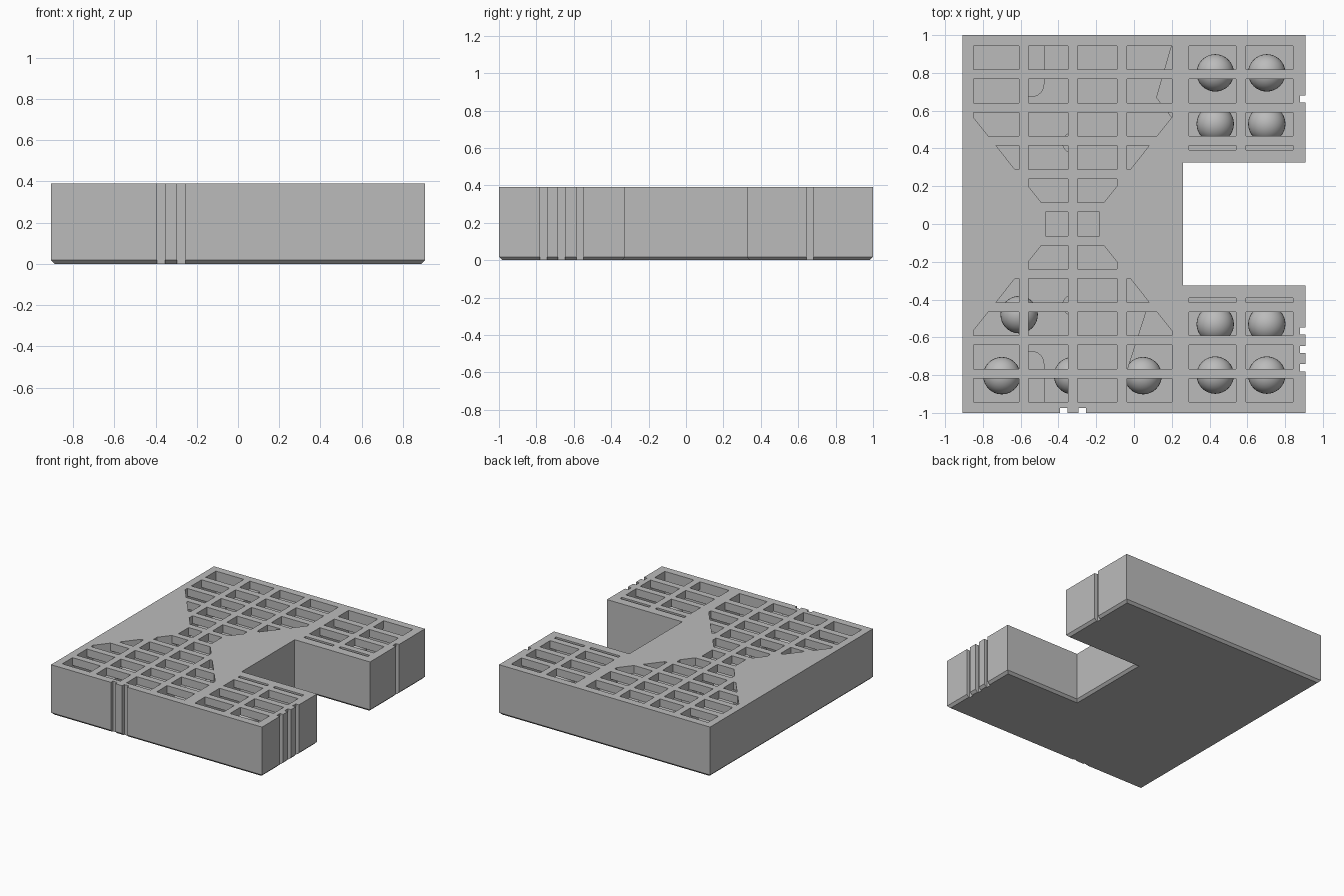
import bpy, bmesh, math

if "Cube" in bpy.data.objects:
    bpy.data.objects.remove(bpy.data.objects["Cube"], do_unlink=True)

HEIGHT, FLOOR, LID = 0.39, 0.05, 0.33   # top, cavity floor, underside of lid
WAIST = -0.325                          # centre line of the hourglass cavity

grey = bpy.data.materials.new("plain grey")
grey.use_nodes = True
grey.diffuse_color = (0.5, 0.5, 0.5, 1)
grey.node_tree.nodes["Principled BSDF"].inputs["Base Color"].default_value = (0.5, 0.5, 0.5, 1)


def rect(x0, x1, y0, y1):
    return [(x0, y0), (x1, y0), (x1, y1), (x0, y1)]


def prism(name, outlines, z0, z1, chamfer=0):
    """Extrude one or more flat outlines from z0 to z1."""
    bm = bmesh.new()
    for outline in outlines:
        face = bm.faces.new([bm.verts.new((x, y, z0)) for x, y in outline])
        up = bmesh.ops.extrude_face_region(bm, geom=[face])["geom"]
        bmesh.ops.translate(bm, vec=(0, 0, z1 - z0),
                            verts=[v for v in up if isinstance(v, bmesh.types.BMVert)])
    bmesh.ops.recalc_face_normals(bm, faces=bm.faces)
    if chamfer:
        low = [e for e in bm.edges if all(v.co.z < z0 + 0.001 for v in e.verts)]
        bmesh.ops.bevel(bm, geom=low, offset=chamfer, segments=1, affect='EDGES')
    mesh = bpy.data.meshes.new(name)
    bm.to_mesh(mesh)
    bm.free()
    mesh.materials.append(grey)
    obj = bpy.data.objects.new(name, mesh)
    bpy.context.collection.objects.link(obj)
    return obj


def boolean(obj, other, operation='DIFFERENCE'):
    """Apply a boolean and drop the cutter."""
    mod = obj.modifiers.new("cut", 'BOOLEAN')
    mod.operation, mod.solver, mod.object = operation, 'EXACT', other
    bpy.context.view_layer.objects.active = obj
    bpy.ops.object.modifier_apply(modifier=mod.name)
    bpy.data.objects.remove(other, do_unlink=True)


def smooth(obj):
    bpy.ops.object.select_all(action='DESELECT')
    obj.select_set(True)
    bpy.context.view_layer.objects.active = obj
    bpy.ops.object.shade_smooth_by_angle(angle=math.radians(30))


# C-shaped body with chamfered underside
body = prism("body", [[(-0.907, -1), (0.907, -1), (0.907, -0.325), (0.26, -0.325),
                       (0.26, 0.325), (0.907, 0.325), (0.907, 1), (-0.907, 1)]],
             0, HEIGHT, chamfer=0.018)

# Cavity outlines: an hourglass and two square chambers
quarter = [(0.525, 0.945), (0.525, 0.565), (0.143, 0.085)]
right_side = quarter + [(x, -y) for x, y in reversed(quarter)]
hourglass = [(WAIST + x, y) for x, y in right_side] + \
            [(WAIST - x, y) for x, y in reversed(right_side)]
cavities = [hourglass, rect(0.29, 0.842, 0.392, 0.945), rect(0.29, 0.842, -0.945, -0.392)]
boolean(body, prism("cavity_cutter", cavities, FLOOR, LID))

# Lid openings: a grid of cells limited to the cavity outlines
columns = [(-0.9, -0.61), (-0.558, -0.35), (-0.298, -0.09), (-0.038, 0.24),
           (0.27, 0.54), (0.592, 0.88)]
cells = [rect(x0, x1, 0.176 * k - 0.063, 0.176 * k + 0.063)
         for x0, x1 in columns for k in range(-5, 6)]
openings = prism("opening_cutter", cavities, LID - 0.02, HEIGHT + 0.05)
boolean(openings, prism("cell_cutter", cells, LID - 0.1, HEIGHT + 0.1), 'INTERSECT')
boolean(body, openings)

# Vertical marking grooves on the front and left faces
grooves = [rect(x, x + 0.04, -1.1, -0.975) for x in (-0.393, -0.295)]
grooves += [rect(0.88, 1, y, y + 0.038) for y in (-0.78, -0.684, -0.585, 0.643)]
boolean(body, prism("groove_cutter", grooves, -0.1, HEIGHT + 0.1))

# Divider ribs with rounded ends, and round pegs, at both ends of the hourglass
RIB = 0.067
for end, s in (("back", 1), ("front", -1)):
    for side, x in (("right", WAIST - 0.217), ("left", WAIST + 0.217)):
        arc = [math.pi * i / 12 for i in range(13)]
        outline = [(x + RIB * math.cos(a), s * (0.74 - RIB * math.sin(a))) for a in arc]
        outline += [(x - RIB, s * 0.95), (x + RIB, s * 0.95)]
        smooth(prism(f"{end}_{side}_rib", [outline], FLOOR - 0.005, LID + 0.001))
    ring = [math.tau * i / 24 for i in range(24)]
    smooth(prism(f"{end}_peg", [[(WAIST + 0.055 * math.cos(a), s * 0.43 + 0.055 * math.sin(a))
                                 for a in ring]], FLOOR - 0.005, LID + 0.001))

# Loose balls resting on the cavity floor
spots = [(x, s * y) for x in (0.43, 0.703) for y in (0.53, 0.8) for s in (1, -1)]
spots += [(-0.7, -0.803), (WAIST, -0.803), (0.048, -0.803), (-0.608, -0.48)]
for i, (x, y) in enumerate(spots):
    bpy.ops.mesh.primitive_uv_sphere_add(segments=32, ring_count=16, radius=0.099,
                                         location=(x, y, FLOOR + 0.099))
    ball = bpy.context.object
    ball.name = f"ball_{i + 1}"
    ball.data.materials.append(grey)
    bpy.ops.object.shade_smooth()
